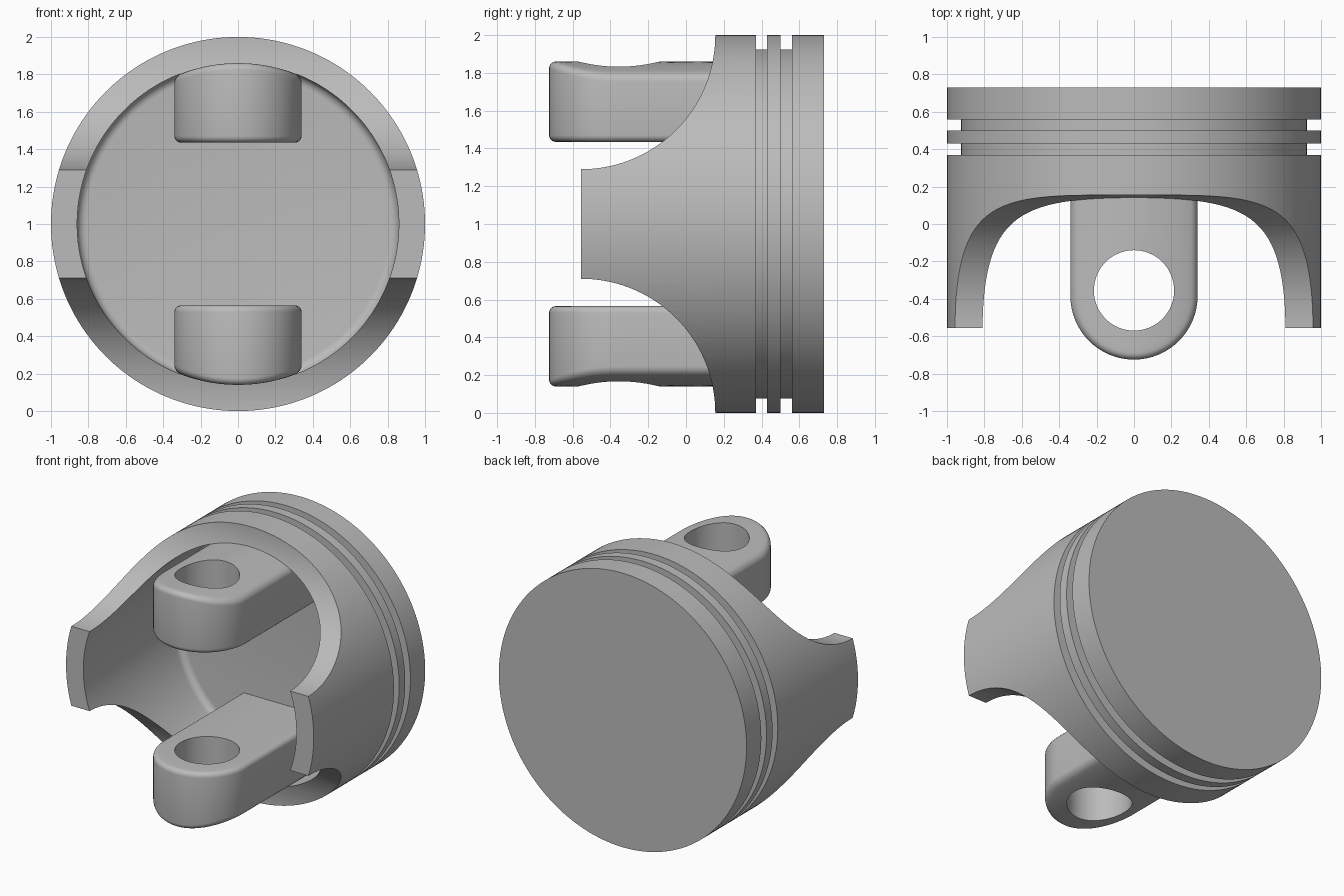
import bpy, bmesh, math

cube = bpy.data.objects.get("Cube")
if cube:
    bpy.data.objects.remove(cube, do_unlink=True)

# Main dimensions
BORE, FLOOR, CROWN, SKIRT = 0.86, 0.52, 0.73, -0.555
HALF, LUG_Z, END_Y = 0.34, 0.435, -0.385
HOLE_R, HOLE_Y, FILLET = 0.215, -0.355, 0.035

metal = bpy.data.materials.new("grey metal")
metal.use_nodes = True
grey = (0.5, 0.5, 0.5, 1)
metal.diffuse_color = grey
metal.node_tree.nodes["Principled BSDF"].inputs["Base Color"].default_value = grey


def loft(name, rings, ring_closed):
    """Skin a list of equal rings; loop back to the first, or cap both ends."""
    bm = bmesh.new()
    rows = [[bm.verts.new(p) for p in ring] for ring in rings]
    pairs = list(zip(rows, rows[1:]))
    if ring_closed:
        pairs.append((rows[-1], rows[0]))
    else:
        bm.faces.new(rows[0])
        bm.faces.new(rows[-1])
    n = len(rows[0])
    for a, b in pairs:
        for i in range(n):
            j = (i + 1) % n
            bm.faces.new((a[i], a[j], b[j], b[i]))
    bmesh.ops.recalc_face_normals(bm, faces=bm.faces)
    mesh = bpy.data.meshes.new(name)
    bm.to_mesh(mesh)
    bm.free()
    obj = bpy.data.objects.new(name, mesh)
    bpy.context.collection.objects.link(obj)
    mesh.materials.append(metal)
    return obj


def activate(obj):
    bpy.ops.object.select_all(action='DESELECT')
    obj.select_set(True)
    bpy.context.view_layer.objects.active = obj


def smooth(obj):
    activate(obj)
    bpy.ops.object.shade_smooth_by_angle(angle=math.radians(30))


def circle_y(r, y, n=160):
    return [(r * math.cos(2 * math.pi * i / n), y, 1 + r * math.sin(2 * math.pi * i / n))
            for i in range(n)]


# Piston body: turned profile with a filleted bore and two ring grooves
corner = 0.05
profile = [(BORE - corner + corner * math.sin(a), FLOOR - corner + corner * math.cos(a))
           for a in (math.pi / 2 * i / 6 for i in range(7))]
profile += [(BORE, SKIRT), (1, SKIRT)]
for y0, y1 in ((0.37, 0.43), (0.50, 0.56)):
    profile += [(1, y0), (0.925, y0), (0.925, y1), (1, y1)]
profile.append((1, CROWN))
body = loft("piston_body", [circle_y(r, y) for r, y in profile], False)

# Round scallops cut from the top and bottom of the skirt
for z in (0, 2):
    rings = [[(x, SKIRT + 0.71 * math.cos(2 * math.pi * i / 160),
               z + 0.71 * math.sin(2 * math.pi * i / 160)) for i in range(160)]
             for x in (-1.5, 1.5)]
    cutter = loft("scallop_cutter", rings, False)
    cutter.hide_render = True
    activate(body)
    mod = body.modifiers.new("scallop", 'BOOLEAN')
    mod.operation, mod.solver, mod.object = 'DIFFERENCE', 'EXACT', cutter
    bpy.ops.object.modifier_apply(modifier=mod.name)
    bpy.data.objects.remove(cutter, do_unlink=True)
smooth(body)


def outline(w):
    """U-shaped lug outline of half width w, with its back end in the crown."""
    pts = [(w * math.cos(a), END_Y + w * math.sin(a))
           for a in (math.pi * (1 + i / 32) for i in range(33))]
    sides = (-0.3, -0.22, -0.13, -0.03, 0.09, 0.25, 0.6)
    pts += [(w, y) for y in sides]
    pts += [(w * f, 0.6) for f in (0.6, 0.3, 0, -0.3, -0.6)]
    return pts + [(-w, y) for y in reversed(sides)]


def hole_ring():
    dirs = [math.atan2(y - HOLE_Y, x) for x, y in outline(HALF)]
    return [(HOLE_R * math.cos(a), HOLE_Y + HOLE_R * math.sin(a)) for a in dirs]


def pin_lug(name, sign):
    """Pin boss with a flat inner face and an outer face curved like the bore."""
    def outer(pts, drop=0):
        return [(x, y, 1 + sign * (math.sqrt(BORE ** 2 - x * x) - drop)) for x, y in pts]

    def inner(pts, drop=0):
        return [(x, y, 1 + sign * (LUG_Z + drop)) for x, y in pts]

    steps = [math.pi / 2 * i / 5 for i in range(6)]
    fillet = [(HALF - FILLET * (1 - math.cos(a)), FILLET * (1 - math.sin(a))) for a in steps]
    rim, hole = outline(HALF - FILLET), hole_ring()
    rings = [inner(outline(w), d) for w, d in reversed(fillet)]
    rings += [outer(outline(w), d) for w, d in fillet]
    for t in (0.25, 0.5, 0.75, 1):
        rings.append(outer([(a + (c - a) * t, b + (d - b) * t)
                            for (a, b), (c, d) in zip(rim, hole)]))
    rings.append(inner(hole))
    smooth(loft(name, rings, True))


pin_lug("upper_pin_lug", 1)
pin_lug("lower_pin_lug", -1)
